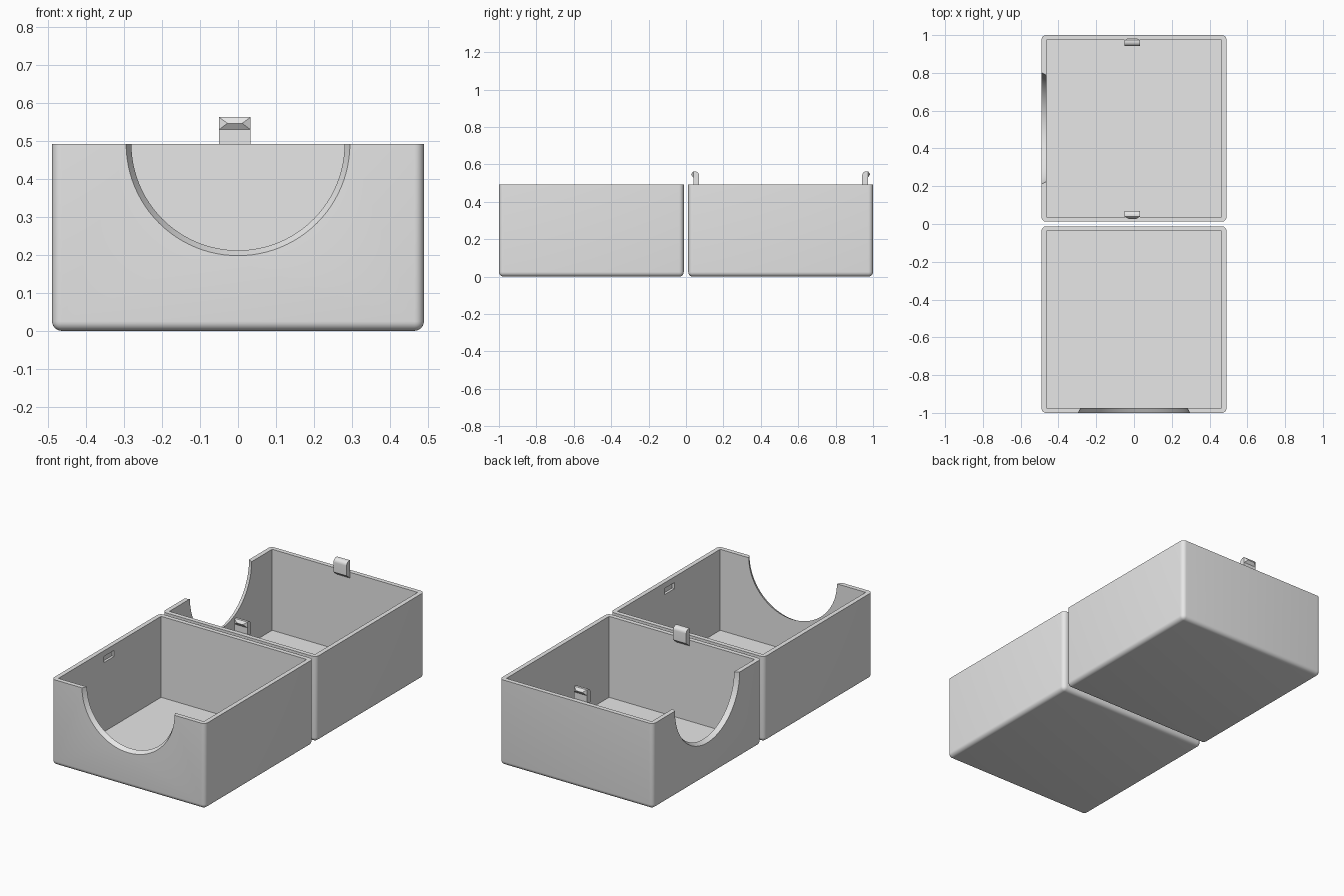
import bpy, bmesh, math
from mathutils import Vector, Matrix

if "Cube" in bpy.data.objects:
    bpy.data.objects.remove(bpy.data.objects["Cube"])

HALF_X, TOP, WALL, ROUND = 0.49, 0.493, 0.026, 0.025
FRONT_Y = (-1.0, -0.012)
BACK_Y = (0.012, 1.0)

grey = bpy.data.materials.new("light_grey")
grey.diffuse_color = (0.8, 0.8, 0.8, 1)
grey.use_nodes = True
grey.node_tree.nodes["Principled BSDF"].inputs["Base Color"].default_value = grey.diffuse_color


def make_object(name, bm):
    bmesh.ops.recalc_face_normals(bm, faces=bm.faces)
    mesh = bpy.data.meshes.new(name)
    bm.to_mesh(mesh)
    bm.free()
    mesh.materials.append(grey)
    obj = bpy.data.objects.new(name, mesh)
    bpy.context.collection.objects.link(obj)
    return obj


def select_only(obj):
    bpy.ops.object.select_all(action='DESELECT')
    obj.select_set(True)
    bpy.context.view_layer.objects.active = obj


def smooth(obj):
    select_only(obj)
    bpy.ops.object.shade_smooth_by_angle(angle=math.radians(30))


def block(name, lo, hi, bevel=False):
    """Box between two corners, optionally rounded everywhere but the top rim."""
    lo, hi = Vector(lo), Vector(hi)
    size = hi - lo
    bm = bmesh.new()
    bmesh.ops.create_cube(bm, size=1, matrix=Matrix.Translation((lo + hi) / 2)
                          @ Matrix.Diagonal((*size, 1)))
    if bevel:
        edges = [e for e in bm.edges if min(v.co.z for v in e.verts) < hi.z - 0.001]
        bmesh.ops.bevel(bm, geom=edges, offset=ROUND, segments=6,
                        profile=0.5, affect='EDGES')
    return make_object(name, bm)


def cut(obj, cutter):
    mod = obj.modifiers.new("cut", 'BOOLEAN')
    mod.operation, mod.solver, mod.object = 'DIFFERENCE', 'EXACT', cutter
    select_only(obj)
    bpy.ops.object.modifier_apply(modifier=mod.name)
    bpy.data.objects.remove(cutter)


def tray(name, ys):
    """Open box with rounded outside and sharp inside corners."""
    obj = block(name, (-HALF_X, ys[0], 0), (HALF_X, ys[1], TOP), bevel=True)
    cut(obj, block("cavity_cutter", (-HALF_X + WALL, ys[0] + WALL, WALL),
                   (HALF_X - WALL, ys[1] - WALL, TOP + 0.2)))
    return obj


def notch(obj, outer_point, inward):
    """Half-round opening that flares towards the outside of the wall."""
    inward = Vector(inward)
    slope, margin = (0.295 - 0.281) / WALL, 0.02
    bm = bmesh.new()
    place = (Matrix.Translation(Vector(outer_point) + inward * WALL / 2)
             @ inward.to_track_quat('Z', 'Y').to_matrix().to_4x4())
    bmesh.ops.create_cone(bm, cap_ends=True, segments=96, depth=WALL + 2 * margin,
                          radius1=0.295 + slope * margin,
                          radius2=0.281 - slope * margin, matrix=place)
    cut(obj, make_object("notch_cutter", bm))


def clip(name, y_outer, side):
    """Snap clip on the inside of a wall; side is the inward y direction."""
    x0, x1 = -0.05, 0.033
    d0, d1, top, r = 0.027, 0.058, 0.563, 0.022
    profile = [(0.02, 0.455), (0.02, 0.485), (d0, 0.485), (d0, top)]
    for i in range(7):
        a = math.pi / 2 * (1 - i / 6)
        profile.append((d1 - r + r * math.cos(a), top - r + r * math.sin(a)))
    profile.append((d1, 0.485))
    bm = bmesh.new()
    # stem
    ends = [[bm.verts.new((x, y_outer + side * d, z)) for d, z in profile]
            for x in (x0, x1)]
    bm.faces.new(ends[0])
    bm.faces.new(ends[1])
    n = len(profile)
    for i in range(n):
        j = (i + 1) % n
        bm.faces.new((ends[0][i], ends[0][j], ends[1][j], ends[1][i]))
    # hipped hook on the outward side
    yb, yr = y_outer + side * d0, y_outer + side * 0.015
    a, b, c, d = [bm.verts.new(p) for p in (
        (x0, yb, 0.53), (x1, yb, 0.53), (x1, yb, top), (x0, yb, top))]
    e = bm.verts.new((x0 + 0.022, yr, 0.547))
    f = bm.verts.new((x1 - 0.022, yr, 0.547))
    for face in ((a, b, f, e), (c, d, e, f), (b, c, f), (d, a, e), (a, d, c, b)):
        bm.faces.new(face)
    smooth(make_object(name, bm))


# front tray: notch in the front wall, catch slots inside both side walls
front = tray("front_tray", FRONT_Y)
notch(front, (0, FRONT_Y[0], TOP), (0, 1, 0))
for s in (-1, 1):
    xs = sorted((s * (HALF_X - WALL - 0.02), s * (HALF_X - WALL + 0.014)))
    cut(front, block("slot_cutter", (xs[0], -0.557, 0.425), (xs[1], -0.467, 0.46)))
smooth(front)

# back tray: notch in the left wall
back = tray("back_tray", BACK_Y)
notch(back, (-HALF_X, sum(BACK_Y) / 2, TOP), (1, 0, 0))
smooth(back)

# clips on the front and back walls of the back tray
clip("front_clip", BACK_Y[0], 1)
clip("back_clip", BACK_Y[1], -1)
